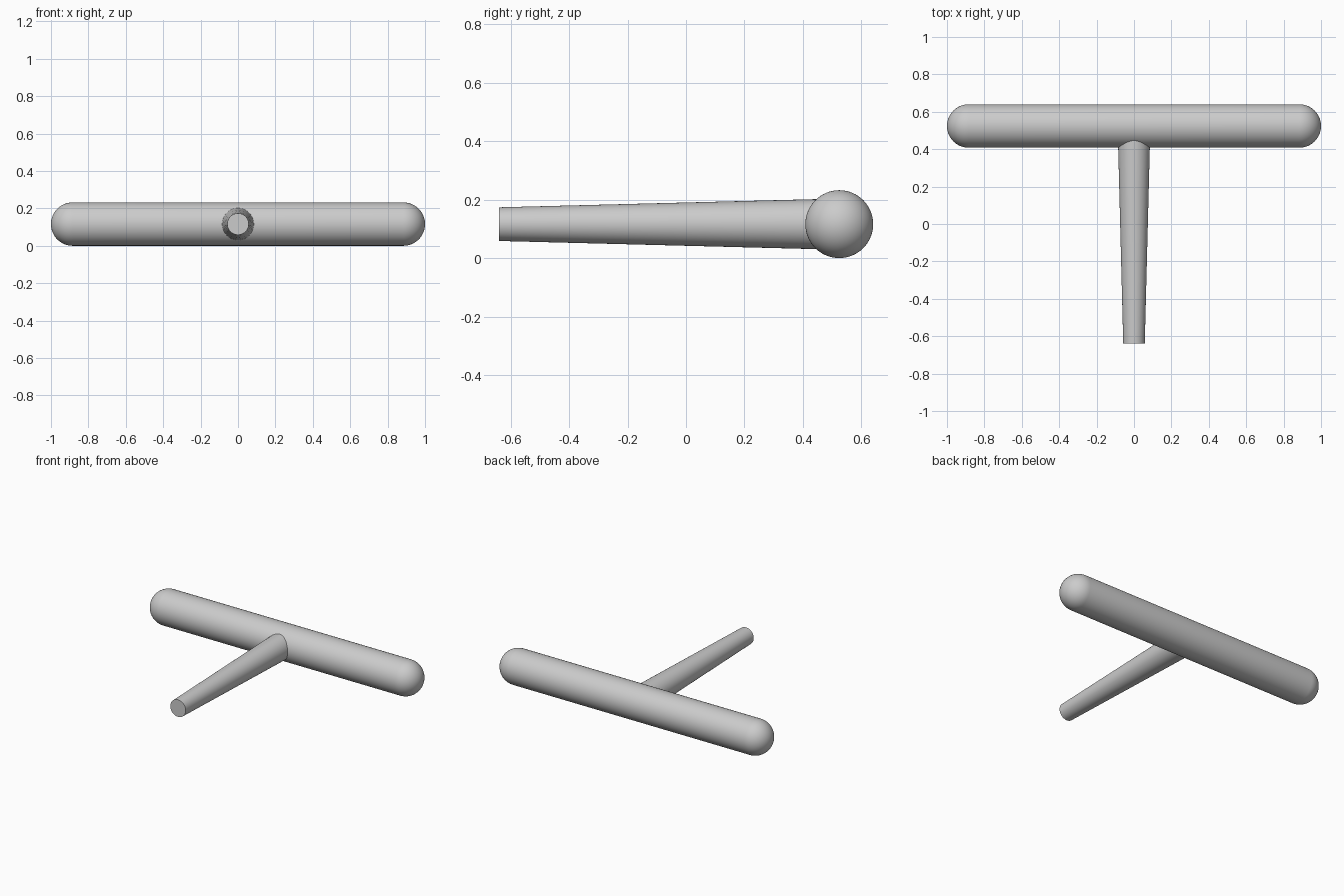
import bpy, bmesh
from math import sin, cos, pi, radians
from mathutils import Matrix, Vector

if "Cube" in bpy.data.objects:
    bpy.data.objects.remove(bpy.data.objects["Cube"])

R = 0.116          # crossbar radius
BAR_Y = 0.524      # crossbar axis
AXIS_Z = R         # shared height of both axes
SEGMENTS = 64


def lathe(name, profile, rotation, location):
    """Revolve (radius, height) points around z, then place the result."""
    bm = bmesh.new()
    verts = [bm.verts.new((r, 0, h)) for r, h in profile]
    edges = [bm.edges.new(pair) for pair in zip(verts, verts[1:])]
    bmesh.ops.spin(bm, geom=verts + edges, cent=(0, 0, 0), axis=(0, 0, 1),
                   angle=2 * pi, steps=SEGMENTS, use_merge=True)
    bmesh.ops.remove_doubles(bm, verts=bm.verts, dist=1e-5)
    bmesh.ops.transform(bm, matrix=rotation, verts=bm.verts)
    bmesh.ops.recalc_face_normals(bm, faces=bm.faces)
    mesh = bpy.data.meshes.new(name)
    bm.to_mesh(mesh)
    bm.free()
    obj = bpy.data.objects.new(name, mesh)
    obj.location = Vector(location)
    bpy.context.collection.objects.link(obj)
    bpy.ops.object.select_all(action='DESELECT')
    obj.select_set(True)
    bpy.context.view_layer.objects.active = obj
    bpy.ops.object.shade_smooth_by_angle(angle=radians(30))
    return obj


# Round-ended crossbar along x
N = 16
cap = [(R * sin(i * pi / 2 / N), 1 - R + R * cos(i * pi / 2 / N)) for i in range(N + 1)]
capsule = cap + [(r, -h) for r, h in reversed(cap)]
lathe("crossbar", capsule, Matrix.Rotation(pi / 2, 4, 'Y'), (0, BAR_Y, AXIS_Z))

# Tapered stem along -y, flat at its narrow tip, ending inside the crossbar
length = BAR_Y + 0.64
stem = [(0, 0), (0.0875, 0), (0.0575, length), (0, length)]
lathe("stem", stem, Matrix.Rotation(pi / 2, 4, 'X'), (0, BAR_Y, AXIS_Z))
